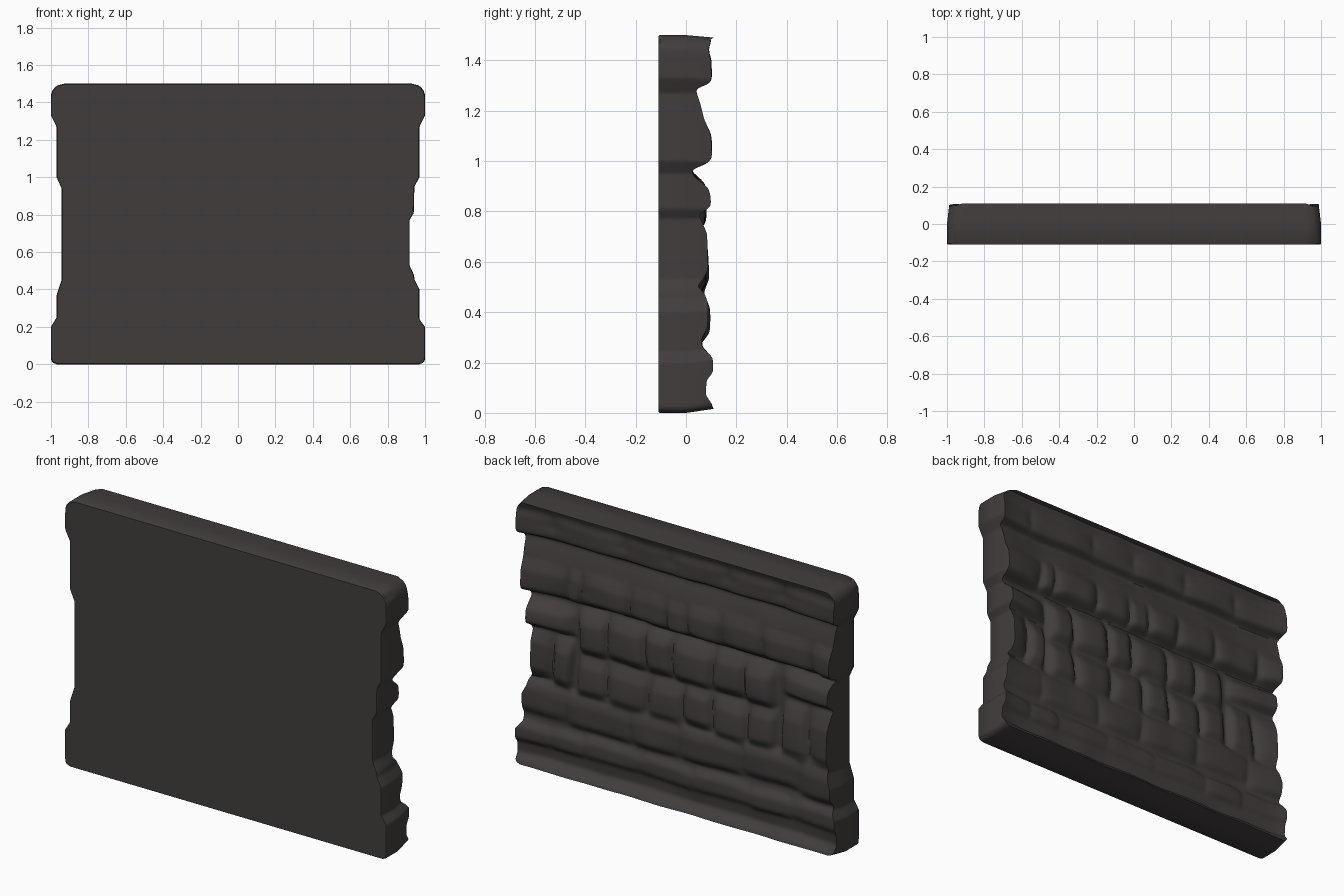
import bpy, bmesh, math, random
from mathutils import Vector, noise

if "Cube" in bpy.data.objects:
    bpy.data.objects.remove(bpy.data.objects["Cube"])

random.seed(4)
NX, NZ = 220, 180
H, FRONT = 1.5, -0.11

mat = bpy.data.materials.new("dark brown stone")
mat.diffuse_color = (0.055, 0.046, 0.046, 1)
mat.use_nodes = True
mat.node_tree.nodes["Principled BSDF"].inputs["Base Color"].default_value = mat.diffuse_color


def interp(points, t):
    for (a, p), (b, q) in zip(points, points[1:]):
        if t <= b:
            k = max(0, (t - a) / (b - a))
            return p + (q - p) * k
    return points[-1][1]


# stepped side outlines (z, half width)
LEFT = [(0, 1), (.2, 1), (.25, .97), (.37, .97), (.45, .943), (.94, .943),
        (1.0, .97), (1.27, .97), (1.33, 1), (1.5, 1)]
RIGHT = [(0, 1), (.2, 1), (.24, .97), (.4, .97), (.45, .945), (.48, .94), (.53, .917),
         (.77, .917), (.81, .94), (.95, .943), (1.0, .97), (1.27, .97), (1.33, 1), (1.5, 1)]
# vertical profile of the mouldings behind the stones (z, y)
GROUND = [(0, .108), (.02, .105), (.06, .078), (.12, .082), (.16, .098), (.2, .098),
          (.24, .078), (.28, .07), (.34, .08), (.41, .085), (.46, .075), (.5, .055),
          (.7, .05), (.9, .045), (.97, .03), (.99, .06), (1.1, .078), (1.18, .075),
          (1.23, .062), (1.28, .045), (1.295, .045), (1.31, .088), (1.35, .09),
          (1.38, .08), (1.44, .085), (1.47, .1), (1.49, .11), (1.5, .11)]


def corner(z):
    for r, d in ((.03, z), (.07, H - z)):
        if d < r:
            return r - math.sqrt(max(0, r * r - (r - d) ** 2))
    return 0


def outline(u, z):
    side = LEFT if u < 0 else RIGHT
    return u * (interp(side, z) - corner(z))


# pillow shaped stones: (x0, x1, z0, z1, peak y, top slope)
stones = []


def course(cuts, z0, z1, peak, slope, jitter=.015):
    for a, b in zip(cuts, cuts[1:]):
        j = random.uniform(-jitter, jitter)
        stones.append((a, b, z0 + j, z1 + j, peak - random.uniform(0, .01), slope))


E = 1.3
course([-E, -.66, -.3, .05, .35, .78, E], 1.3, 1.46, .104, .3, .004)                # cap
course([-E, -.82, -.52, -.26, -.05, .08, .31, .62, .7, E], .975, 1.17, .11, .5, .008)  # cornice
course([-.58, -.4, -.2, .05, .22, .46, .64], .70, .955, .104, .45)                 # upper wall row
course([-.6, -.42, -.2, -.02, .2, .46, .64], .47, .71, .104, .4)                   # lower wall row
course([-E, -.62], .79, .94, .10, .5)                                              # pilaster heads
course([.66, E], .79, .94, .108, .5)
course([-E, -.8, -.63], .46, .78, .105, .2)                                        # pilasters
course([.67, .8, E], .49, .78, .108, .2)
course([-E, -.75, -.4, .0, .3, .7, E], .29, .48, .105, .35)                        # plinth
course([-E, -.7, -.45, -.1, .25, .6, .8, E], .13, .25, .11, .3, .006)


def relief(x, z):
    # small waviness makes the stones irregular
    w = noise.noise_vector(Vector((x * 4, 3.1, z * 4))) * .018
    sink = .024 * (1 - min(1, abs(x)) ** 10) * min(1, z / .05)
    ground = interp(GROUND, z + w.z * .4)
    x, z = x + w.x, z + w.z * .6
    y = ground
    for x0, x1, z0, z1, peak, slope in stones:
        if x0 < x < x1 and z0 < z < z1:
            u = abs(2 * (x - x0) / (x1 - x0) - 1)
            v = (z - z0) / (z1 - z0)
            f = (1 - u ** 4) ** .7 * min(1, v / .2) ** .6
            f *= 1 - slope * max(0, (v - .3) / .7) ** 2
            f *= min(1, (1 - v) / .3) ** .6
            y = max(y, ground + (peak - ground) * f)
    return y - sink + noise.noise(Vector((x * 5, 0, z * 5))) * .008


# sample the relief, then soften it as if weathered
heights = [[relief(outline(2 * i / NX - 1, H * j / NZ), H * j / NZ)
            for i in range(NX + 1)] for j in range(NZ + 1)]
for _ in range(3):
    heights = [[(2 * heights[j][i] + heights[max(j - 1, 0)][i] + heights[min(j + 1, NZ)][i]
                 + heights[j][max(i - 1, 0)] + heights[j][min(i + 1, NX)]) / 6
                for i in range(NX + 1)] for j in range(NZ + 1)]
heights[NZ] = [.11] * (NX + 1)

bm = bmesh.new()

# carved back surface
grid = []
for j in range(NZ + 1):
    z = H * j / NZ
    row = []
    for i in range(NX + 1):
        x = outline(2 * i / NX - 1, z)
        y = min(.11, heights[j][i])
        k = max(0, y) / .11
        row.append(bm.verts.new((x * (1 - .013 * k), y,
                                 z + k * (.016 * (1 - z / H) - .01 * z / H))))
    grid.append(row)
for j in range(NZ):
    for i in range(NX):
        bm.faces.new((grid[j][i], grid[j + 1][i], grid[j + 1][i + 1], grid[j][i + 1]))

# rim of the slab, stepping forward to a slightly bevelled flat front
uv = [(i, 0) for i in range(NX)] + [(NX, j) for j in range(NZ)]
uv += [(i, NZ) for i in range(NX, 0, -1)] + [(0, j) for j in range(NZ, 0, -1)]
previous = [grid[j][i] for i, j in uv]
for y, inset in ((0, 0), (FRONT + .006, 0), (FRONT, .004), (FRONT, .012)):
    ring = []
    for i, j in uv:
        z = H * j / NZ
        x = outline(2 * i / NX - 1, z)
        ring.append(bm.verts.new((x * (1 - inset), y, H / 2 + (z - H / 2) * (1 - inset * 1.3))))
    n = len(ring)
    for a in range(n):
        b = (a + 1) % n
        bm.faces.new((previous[a], previous[b], ring[b], ring[a]))
    previous = ring
bm.faces.new(previous)
bmesh.ops.recalc_face_normals(bm, faces=bm.faces)

mesh = bpy.data.meshes.new("stone_wall_panel")
bm.to_mesh(mesh)
bm.free()
mesh.materials.append(mat)
wall = bpy.data.objects.new("stone_wall_panel", mesh)
bpy.context.collection.objects.link(wall)
bpy.context.view_layer.objects.active = wall
wall.select_set(True)
bpy.ops.object.shade_smooth_by_angle(angle=math.radians(40))
